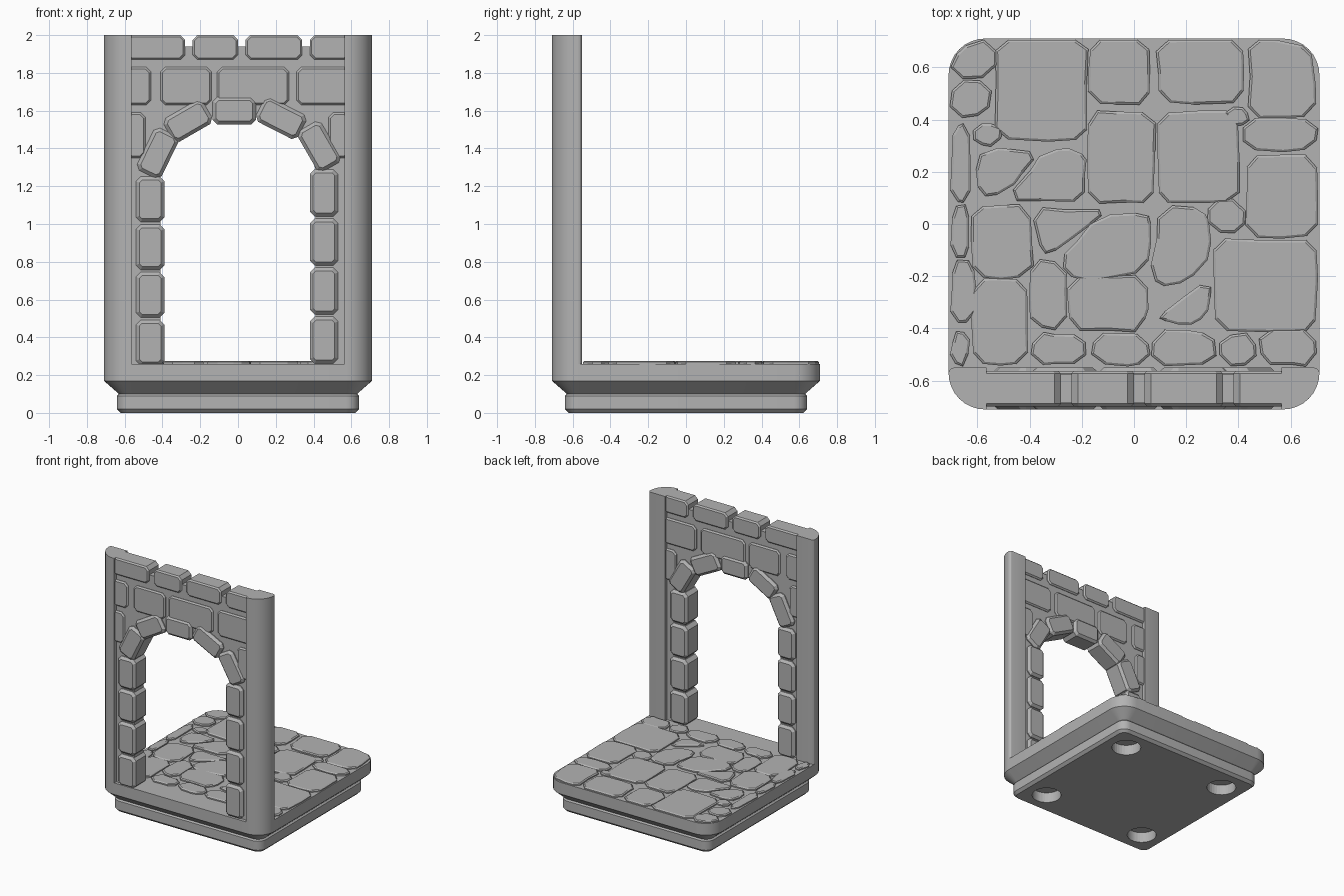
import bpy, bmesh, math, random
from mathutils import Matrix, Vector

random.seed(4)
if "Cube" in bpy.data.objects:
    bpy.data.objects.remove(bpy.data.objects["Cube"], do_unlink=True)

GREY = (0.45, 0.45, 0.45, 1)
stone = bpy.data.materials.new("stone grey")
stone.use_nodes = True
stone.diffuse_color = GREY
stone.node_tree.nodes["Principled BSDF"].inputs["Base Color"].default_value = GREY

HALF, FLOOR, TOP = 0.71, 0.26, 2.0
FRONT, BACK = -0.71, -0.55


def finish(name, bm, smooth=False):
    """Turn a bmesh into a named stone object."""
    bmesh.ops.recalc_face_normals(bm, faces=bm.faces)
    mesh = bpy.data.meshes.new(name)
    bm.to_mesh(mesh)
    bm.free()
    obj = bpy.data.objects.new(name, mesh)
    bpy.context.collection.objects.link(obj)
    mesh.materials.append(stone)
    if smooth:
        bpy.ops.object.select_all(action="DESELECT")
        obj.select_set(True)
        bpy.context.view_layer.objects.active = obj
        bpy.ops.object.shade_smooth_by_angle(angle=math.radians(30))
    return obj


def arc(cx, cy, r, start, steps=8):
    """Quarter turn of points, counter-clockwise from start degrees."""
    return [(cx + r * math.cos(math.radians(start + 90 * i / steps)),
             cy + r * math.sin(math.radians(start + 90 * i / steps)))
            for i in range(steps + 1)]


def prism(name, points, offset, push, smooth=False):
    """Extrude a closed outline of 3D points along a vector."""
    bm = bmesh.new()
    face = bm.faces.new([bm.verts.new(Vector(p) + Vector(offset)) for p in points])
    new = bmesh.ops.extrude_face_region(bm, geom=[face], use_keep_orig=True)["geom"]
    bmesh.ops.translate(bm, vec=push, verts=[v for v in new if isinstance(v, bmesh.types.BMVert)])
    return finish(name, bm, smooth)


def block(name, x, z, w, h, angle=0, inset=0.0, corner=0.025, chamfer=0.018):
    """Dressed block through the wall: clipped corners, chamfered faces."""
    bm = bmesh.new()
    depth = BACK - FRONT - 2 * inset
    bmesh.ops.create_cube(bm, size=1, matrix=Matrix.Diagonal((w, depth, h, 1)))
    through = [e for e in bm.edges if abs(e.verts[0].co.y - e.verts[1].co.y) > depth / 2]
    bmesh.ops.bevel(bm, geom=through, offset=corner, segments=1, affect="EDGES")
    rims = [e for e in bm.edges if abs(e.verts[0].co.y - e.verts[1].co.y) < depth / 2]
    bmesh.ops.bevel(bm, geom=rims, offset=chamfer, segments=1, affect="EDGES")
    bm.transform(Matrix.Translation((x, (FRONT + BACK) / 2, z))
                 @ Matrix.Rotation(math.radians(-angle), 4, "Y"))
    return finish(name, bm)


# Moulded base plate, lofted through rounded squares (half width, height)
bm = bmesh.new()
rings = []
for half, z in [(0.62, 0), (0.64, 0.02), (0.64, 0.09), (0.63, 0.1), (HALF, 0.17), (HALF, FLOOR)]:
    r = half - 0.57
    c = half - r
    outline = [p for k, (sx, sy) in enumerate([(1, 1), (-1, 1), (-1, -1), (1, -1)])
               for p in arc(sx * c, sy * c, r, 90 * k)]
    rings.append([bm.verts.new((x, y, z)) for x, y in outline])
for low, high in zip(rings, rings[1:]):
    for i in range(len(low)):
        j = (i + 1) % len(low)
        bm.faces.new((low[i], low[j], high[j], high[i]))
bm.faces.new(rings[0])
bm.faces.new(rings[-1])
base = finish("base_plate", bm, smooth=True)

# Four round sockets cut into the underside
bm = bmesh.new()
for sx in (-1, 1):
    for sy in (-1, 1):
        bmesh.ops.create_cone(bm, cap_ends=True, segments=32, radius1=0.105, radius2=0.105,
                              depth=0.16, matrix=Matrix.Translation((sx * 0.45, sy * 0.45, 0)))
cutter = finish("socket_cutter", bm)
cutter.hide_render = True
cut = base.modifiers.new("sockets", "BOOLEAN")
cut.operation, cut.solver, cut.object = "DIFFERENCE", "EXACT", cutter
bpy.context.view_layer.objects.active = base
bpy.ops.object.modifier_apply(modifier=cut.name)
bpy.data.objects.remove(cutter, do_unlink=True)

# Corner pillars, rounded on the outer front corner
inner = 0.565
profile = ([(inner, FRONT)] + arc(HALF - 0.14, FRONT + 0.14, 0.14, -90)
           + arc(HALF - 0.02, BACK - 0.02, 0.02, 0, 3) + [(inner, BACK)])
for side, s in (("left", 1), ("right", -1)):
    prism(side + "_pillar", [(s * x, y, 0) for x, y in profile],
          (0, 0, FLOOR - 0.02), (0, 0, TOP - FLOOR + 0.02), smooth=True)

# Recessed mortar wall with the arched doorway
doorway = [(0.41, 0.25), (0.41, 1.29), (0.35, 1.47), (0.13, 1.57),
           (-0.15, 1.57), (-0.34, 1.46), (-0.41, 1.26), (-0.41, 0.25)]
wall = [(-0.58, 0.25), (-0.58, 1.94), (0.58, 1.94), (0.58, 0.25)] + doorway
prism("mortar_wall", [(x, 0, z) for x, z in wall], (0, FRONT + 0.025, 0), (0, 0.11, 0))

# Wall courses: bottom, top, then the left and right ends of each stone
courses = {
    "top": (1.87, TOP, [(-0.59, -0.28), (-0.24, 0), (0.04, 0.34), (0.38, 0.59)]),
    "middle": (1.63, 1.83, [(-0.59, -0.46), (-0.41, -0.14), (-0.11, 0.27), (0.31, 0.59)]),
    "lower": (1.35, 1.59, [(-0.59, -0.49), (0.48, 0.59)]),
}
for course, (z0, z1, spans) in courses.items():
    for n, (x0, x1) in enumerate(spans):
        block(f"{course}_course_stone_{n}", (x0 + x1) / 2, (z0 + z1) / 2,
              x1 - x0, z1 - z0, inset=0.012, chamfer=0.01)

# Door jambs, stacked blocks on both sides
for side, x, bottom, step in (("right", -0.465, 0.255, 0.253), ("left", 0.455, 0.265, 0.26)):
    for n in range(4):
        block(f"{side}_jamb_block_{n}", x, bottom + step * (n + 0.5) - 0.01, 0.15, step - 0.012)

# Arch blocks and keystone
for n, (x, z, length, angle) in enumerate([
        (-0.425, 1.375, 0.25, 64), (-0.265, 1.545, 0.24, 30), (-0.02, 1.6, 0.23, 0),
        (0.228, 1.56, 0.25, -27), (0.43, 1.41, 0.25, -60)]):
    block(f"arch_block_{n}", x, z, length, 0.145, angle)

# Floor paving in hundredths: roughly rectangular slabs as left, near, right, far
slabs = [
    (-70, 56, -53, 71), (-53, 32, -18, 71), (-17, 46, 6, 71), (9, 46, 42, 71), (44, 41, 70, 71),
    (-70, 41, -55, 55), (-70, 8, -63, 38), (-62, 30, -51, 39), (-18, 8, 8, 43), (9, 8, 40, 43),
    (42, 28, 70, 40), (35, 38, 44, 45), (43, -5, 70, 26), (-70, -13, -63, 7), (-62, -21, -39, 7),
    (28, -3, 43, 9), (31, -41, 70, -6), (-70, -38, -61, -14), (-62, -54, -41, -21),
    (-40, -40, -26, -14), (-25, -41, 5, -20), (-70, -54, -63, -41), (-39, -54, -18, -42),
    (-16, -54, 6, -42), (7, -54, 31, -41), (33, -54, 47, -42), (48, -54, 70, -40),
]
# Broken slabs as outlines
shards = [
    [(-61, 25), (-56, 29), (-36, 28), (-49, 12), (-60, 10)],
    [(-34, 29), (-20, 29), (-18, 22), (-19, 8), (-49, 9)],
    [(-39, 6), (-9, 6), (-27, -9), (-36, -12)],
    [(-14, 3), (5, 5), (7, -2), (5, -18), (-21, -23), (-29, -15)],
    [(10, 7), (27, 7), (30, -2), (27, -18), (14, -25), (6, -20)],
    [(8, -36), (29, -21), (29, -31), (25, -38), (14, -38)],
]


def soften(points):
    """Clip corners, roughen the sides and keep the slab on the base."""
    out = []
    pts = [Vector(p) / 100 for p in points]
    for i, p in enumerate(pts):
        for q in (pts[i - 1], pts[(i + 1) % len(pts)]):
            reach = min(0.045, 0.3 * (q - p).length)
            out.append(p + (q - p).normalized() * reach)
        side = pts[(i + 1) % len(pts)] - p
        if side.length > 0.2:
            out.append(p + side * random.uniform(0.4, 0.6))
    core, limit = 0.57, 0.135
    for k, p in enumerate(out):
        p += Vector((random.uniform(-0.006, 0.006), random.uniform(-0.006, 0.006)))
        held = Vector((max(-core, min(core, p.x)), max(-core, min(core, p.y))))
        if (p - held).length > limit:
            out[k] = held + (p - held).normalized() * limit
    return out


bm = bmesh.new()
outlines = [[(a, b), (c, b), (c, d), (a, d)] for a, b, c, d in slabs]
outlines += [s[::-1] for s in shards]
tops = []
for outline in outlines:
    low = [bm.verts.new((p.x, p.y, FLOOR - 0.005)) for p in soften(outline)]
    high = [bm.verts.new((v.co.x, v.co.y, FLOOR + 0.009)) for v in low]
    for i in range(len(low)):
        j = (i + 1) % len(low)
        bm.faces.new((low[i], low[j], high[j], high[i]))
    tops.append(bm.faces.new(high))
    bm.faces.new(low[::-1])
bm.normal_update()
bmesh.ops.inset_individual(bm, faces=tops, thickness=0.009, depth=0.006)
finish("floor_paving", bm)
